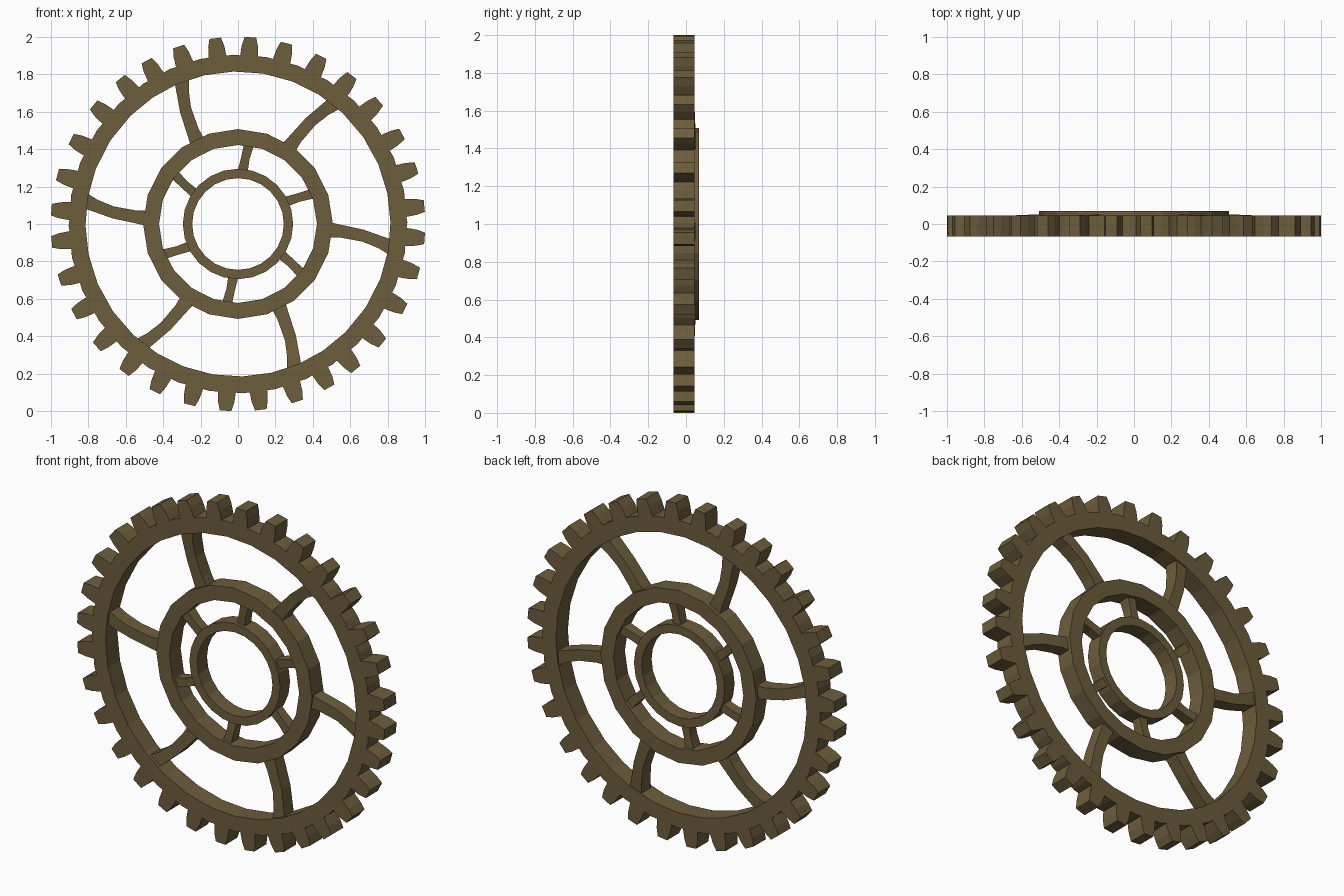
import bpy, bmesh
from math import sin, cos, radians
from mathutils import Vector

cube = bpy.data.objects.get("Cube")
if cube:
    bpy.data.objects.remove(cube, do_unlink=True)

# Single aged-bronze material
bronze = bpy.data.materials.new("aged_bronze")
COLOUR = (0.15, 0.11, 0.045, 1)
bronze.use_nodes = True
bronze.diffuse_color = COLOUR
bronze.node_tree.nodes["Principled BSDF"].inputs["Base Color"].default_value = COLOUR


def polar(radius, angle, side=0.0):
    """Point at a clockwise angle from the top, shifted sideways."""
    a = radians(angle)
    return (radius * sin(a) + side * cos(a), 1 + radius * cos(a) - side * sin(a))


def finish(bm, name):
    bmesh.ops.remove_doubles(bm, verts=bm.verts, dist=0.0005)
    bmesh.ops.recalc_face_normals(bm, faces=bm.faces)
    mesh = bpy.data.meshes.new(name)
    bm.to_mesh(mesh)
    bm.free()
    mesh.materials.append(bronze)
    obj = bpy.data.objects.new(name, mesh)
    bpy.context.collection.objects.link(obj)
    return obj


def ring(name, sectors, front, back):
    """Ring built from sectors of (inner points, outer points)."""
    bm = bmesh.new()
    for inner, outer in sectors:
        outline = inner[::-1] + outer
        for y in (front, back):
            bm.faces.new([bm.verts.new((x, y, z)) for x, z in outline])
        for edge in (inner, outer):
            for (x0, z0), (x1, z1) in zip(edge, edge[1:]):
                wall = [(x0, front, z0), (x1, front, z1), (x1, back, z1), (x0, back, z0)]
                bm.faces.new([bm.verts.new(p) for p in wall])
    return finish(bm, name)


def plain_ring(name, sides, r_in, r_out, front, back):
    step = 360 / sides
    sectors = [([polar(r_in, i * step), polar(r_in, (i + 1) * step)],
                [polar(r_out, i * step), polar(r_out, (i + 1) * step)])
               for i in range(sides)]
    return ring(name, sectors, front, back)


def spoke(name, stations, turn):
    """Curved bar through stations of (radius, angle, half width, front, back)."""
    bm = bmesh.new()
    loops = []
    for r, a, half, front, back in stations:
        corners = []
        for side, y in ((-half, front), (half, front), (half, back), (-half, back)):
            x, z = polar(r, a + turn, side)
            corners.append(bm.verts.new((x, y, z)))
        loops.append(corners)
    for a, b in zip(loops, loops[1:]):
        for i in range(4):
            j = (i + 1) % 4
            bm.faces.new((a[i], a[j], b[j], b[i]))
    bm.faces.new(loops[0])
    bm.faces.new(loops[-1])
    return finish(bm, name)


# Toothed rim: slightly uneven teeth, repeated after a half turn
half_turn = [3.8, 15, 26.4, 37.5, 49, 61.2, 72.6, 84.5,
             94.4, 105.3, 117, 129.5, 141, 150.8, 161.5, 173]
teeth = half_turn + [a + 180 for a in half_turn]
count = len(teeth)
tooth_profile = [(0.9, 0.048), (0.955, 0.043), (1.0, 0.031)]
rim_sectors = []
for i, a in enumerate(teeth):
    before = teeth[i - 1] - (360 if i == 0 else 0)
    after = teeth[(i + 1) % count] + (360 if i == count - 1 else 0)
    start, end = (before + a) / 2, (a + after) / 2
    tooth = [polar(r, a, -w) for r, w in tooth_profile]
    tooth += [polar(r, a, w) for r, w in reversed(tooth_profile)]
    rim_sectors.append(([polar(0.815, start), polar(0.815, end)],
                        [polar(0.905, start)] + tooth + [polar(0.905, end)]))
ring("toothed_rim", rim_sectors, -0.067, 0.045)

# Middle and hub rings
plain_ring("middle_ring", 20, 0.422, 0.507, -0.035, 0.07)
plain_ring("hub_ring", 24, 0.245, 0.295, -0.03, 0.062)

# Curved spokes
outer_path = [(0.47, 33.5, 0.042, -0.025, 0.05), (0.55, 34, 0.034, -0.03, 0.05),
              (0.67, 35.3, 0.032, -0.035, 0.045), (0.76, 37.2, 0.034, -0.045, 0.04),
              (0.83, 38.8, 0.042, -0.05, 0.035)]
inner_path = [(0.28, 5, 0.027, -0.01, 0.045), (0.35, 6.3, 0.023, -0.015, 0.045),
              (0.435, 8, 0.027, -0.02, 0.05)]
for k in range(6):
    spoke(f"outer_spoke_{k + 1}", outer_path, 60 * k)
    spoke(f"inner_spoke_{k + 1}", inner_path, 60 * k)
